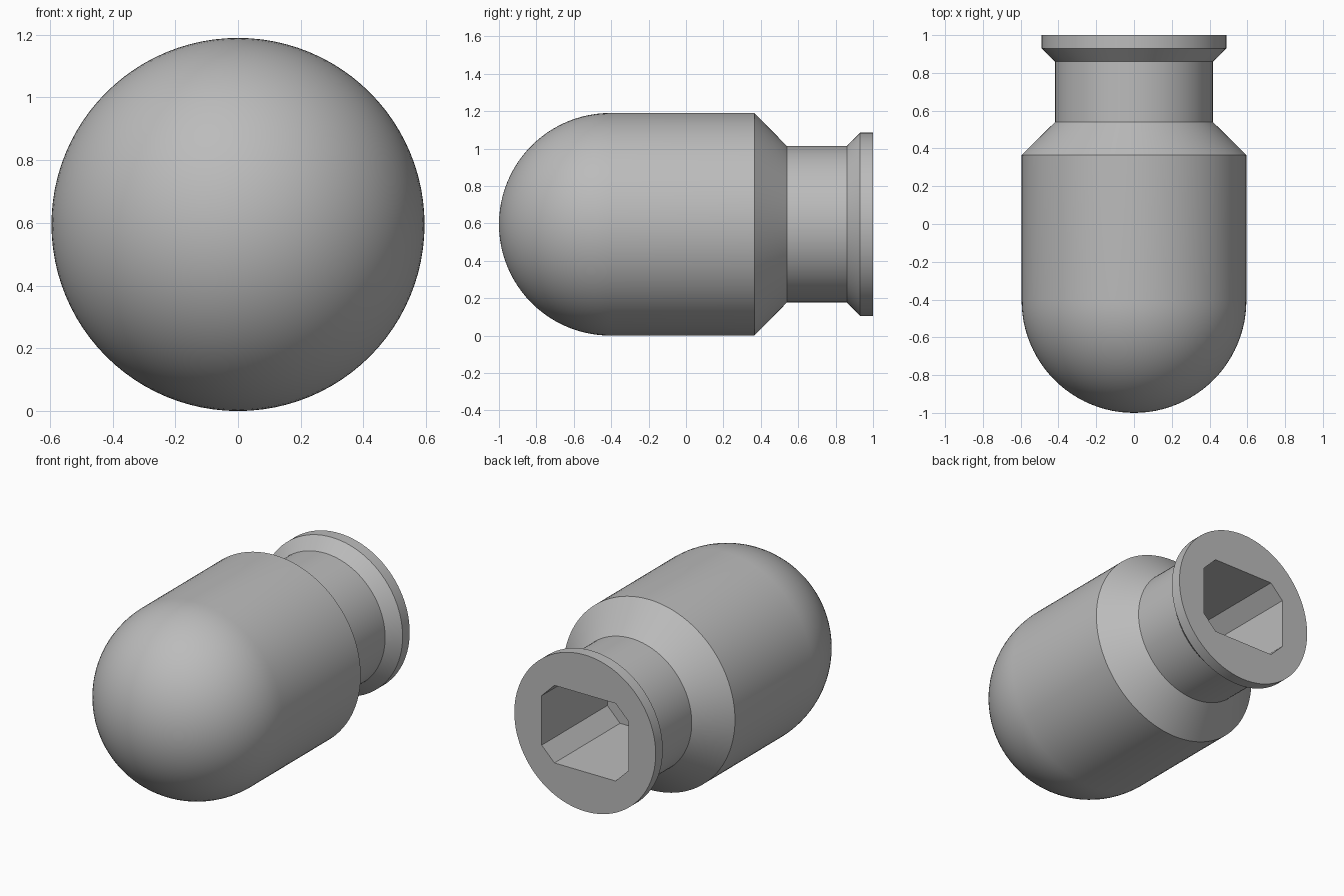
import bpy, bmesh, math

cube = bpy.data.objects.get("Cube")
if cube:
    bpy.data.objects.remove(cube, do_unlink=True)

RADIUS = 0.595
SEGMENTS = 96

grey = bpy.data.materials.new("plain_grey")
grey.use_nodes = True
colour = (0.5, 0.5, 0.5, 1)
grey.diffuse_color = colour
grey.node_tree.nodes["Principled BSDF"].inputs["Base Color"].default_value = colour


def make_object(name, bm):
    bmesh.ops.recalc_face_normals(bm, faces=bm.faces)
    mesh = bpy.data.meshes.new(name)
    bm.to_mesh(mesh)
    bm.free()
    mesh.materials.append(grey)
    obj = bpy.data.objects.new(name, mesh)
    bpy.context.collection.objects.link(obj)
    return obj


# Turned body: domed nose, straight barrel, tapered shoulder, neck and flared rim
nose_steps = 24
profile = []
for i in range(nose_steps + 1):
    angle = i / nose_steps * math.pi / 2
    profile.append((RADIUS * math.sin(angle), RADIUS - 1 - RADIUS * math.cos(angle)))
profile += [(RADIUS, 0.365), (0.418, 0.54), (0.418, 0.86), (0.49, 0.93), (0.49, 1), (0, 1)]

bm = bmesh.new()
verts = [bm.verts.new((r, y, RADIUS)) for r, y in profile]
edges = [bm.edges.new(pair) for pair in zip(verts, verts[1:])]
bmesh.ops.spin(bm, geom=verts + edges, cent=(0, 0, RADIUS), axis=(0, 1, 0),
               angle=math.tau, steps=SEGMENTS)
bmesh.ops.remove_doubles(bm, verts=bm.verts, dist=0.0005)
body = make_object("capsule_body", bm)

# Socket cutter: a rectangle with clipped corners, sunk into the rear face
half_x, half_z, clip = 0.30, 0.243, 0.088
outline = []
for sx, sz in ((1, 1), (-1, 1), (-1, -1), (1, -1)):
    corner = [(sx * half_x, sz * (half_z - clip)), (sx * (half_x - clip), sz * half_z)]
    outline += corner if sx == sz else corner[::-1]

bm = bmesh.new()
face = bm.faces.new([bm.verts.new((x, 0.35, RADIUS + z)) for x, z in outline])
side = bmesh.ops.extrude_face_region(bm, geom=[face])
moved = [v for v in side["geom"] if isinstance(v, bmesh.types.BMVert)]
bmesh.ops.translate(bm, verts=moved, vec=(0, 0.8, 0))
cutter = make_object("socket_cutter", bm)
cutter.hide_render = True
cutter.hide_set(True)

# Cut the socket, then shade the round surfaces smooth
cut = body.modifiers.new("socket", "BOOLEAN")
cut.operation = "DIFFERENCE"
cut.solver = "EXACT"
cut.object = cutter
bpy.ops.object.select_all(action="DESELECT")
bpy.context.view_layer.objects.active = body
body.select_set(True)
bpy.ops.object.modifier_apply(modifier=cut.name)
bpy.data.objects.remove(cutter, do_unlink=True)
bpy.ops.object.shade_smooth_by_angle(angle=math.radians(20))
